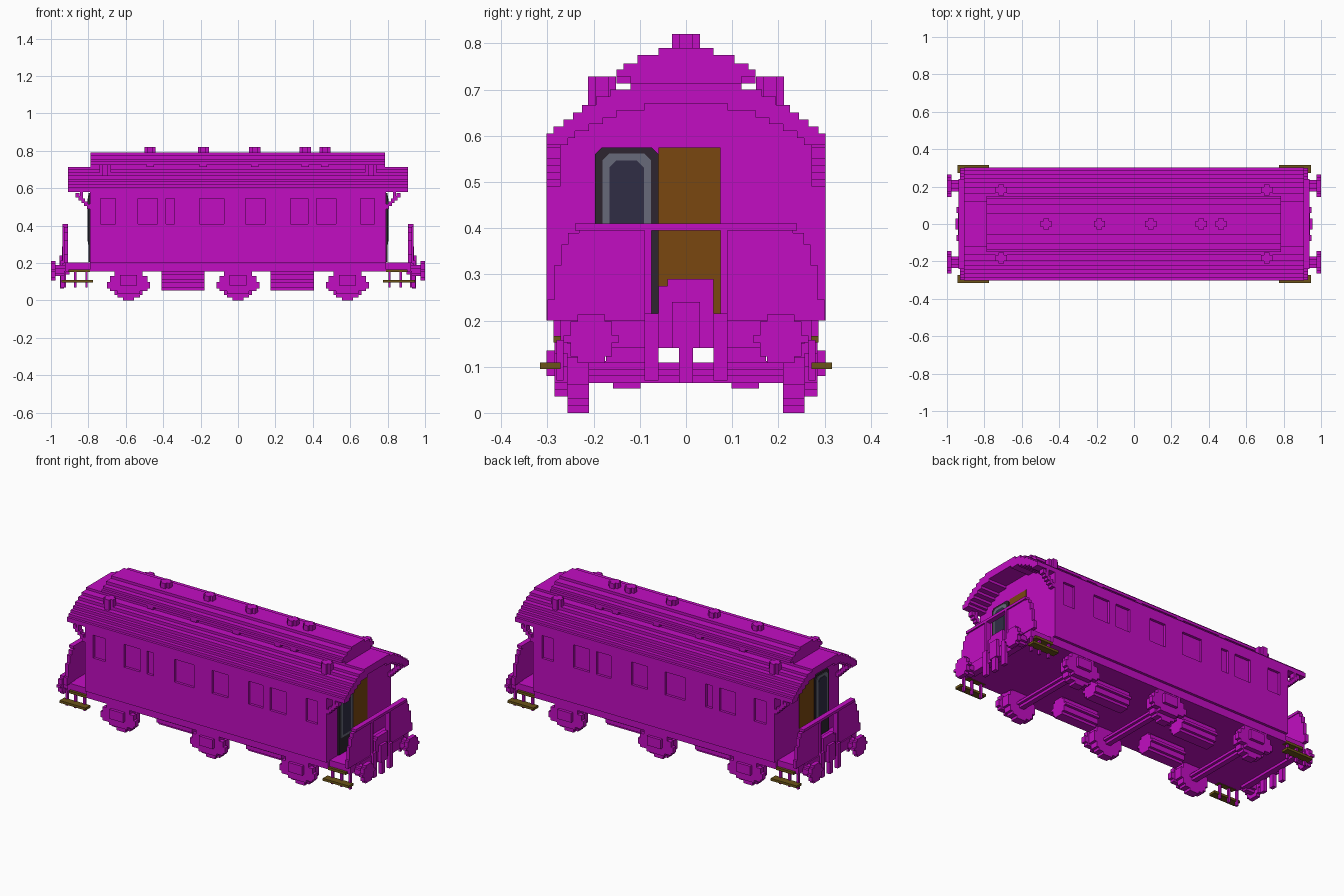
import bpy, bmesh, math

V = 0.015  # stair-step size of the blocky style

if "Cube" in bpy.data.objects:
    bpy.data.objects.remove(bpy.data.objects["Cube"], do_unlink=True)


def material(name, rgb):
    m = bpy.data.materials.new(name)
    m.use_nodes = True
    m.diffuse_color = (*rgb, 1)
    m.node_tree.nodes["Principled BSDF"].inputs["Base Color"].default_value = (*rgb, 1)
    return m


MAGENTA = material("magenta paint", (0.54, 0.004, 0.54))
WOOD = material("brown wood", (0.195, 0.063, 0.005))
STEP = material("olive step wood", (0.147, 0.087, 0.009))
DARK = material("dark door", (0.027, 0.018, 0.03))
GREY = material("grey window trim", (0.136, 0.144, 0.195))
GLASS = material("dark glass", (0.03, 0.026, 0.06))


def prism(name, points, axis, a, b, mat=MAGENTA):
    """Extrude a flat outline along an axis from a to b."""
    place = {"x": lambda u, w, t: (t, u, w),
             "y": lambda u, w, t: (u, t, w),
             "z": lambda u, w, t: (u, w, t)}[axis]
    bm = bmesh.new()
    base = bm.faces.new([bm.verts.new(place(u, w, a)) for u, w in points])
    top = bmesh.ops.extrude_face_region(bm, geom=[base])["geom"]
    shift = place(0, 0, b - a)
    bmesh.ops.translate(bm, vec=shift, verts=[g for g in top if isinstance(g, bmesh.types.BMVert)])
    bmesh.ops.recalc_face_normals(bm, faces=bm.faces)
    mesh = bpy.data.meshes.new(name)
    bm.to_mesh(mesh)
    bm.free()
    mesh.materials.append(mat)
    obj = bpy.data.objects.new(name, mesh)
    bpy.context.collection.objects.link(obj)
    return obj


def box(name, x, y, z, mat=MAGENTA):
    x, y = sorted(x), sorted(y)
    return prism(name, [(x[0], y[0]), (x[1], y[0]), (x[1], y[1]), (x[0], y[1])], "z", *z, mat)


def stairs(bottom, rows):
    """Symmetric stepped outline from (half width, top height) rows."""
    right, low = [], bottom
    for w, h in rows:
        if right and abs(right[-1][0] - w) < 1e-5:
            right.pop()
        else:
            right.append((w, low))
        right.append((w, h))
        low = h
    return right + [(-u, h) for u, h in reversed(right)]


def disc(name, u, w, r, axis, a, b):
    """Stepped cylinder along an axis."""
    n = round(2 * r / V)
    h = 2 * r / n
    rows = []
    for i in range(n):
        d = -r + (i + 0.5) * h
        rows.append((max(V, round(math.sqrt(r * r - d * d) / V) * V), -r + (i + 1) * h))
    return prism(name, [(u + p, w + q) for p, q in stairs(-r, rows)], axis, a, b)


SIDES = (("right", -1), ("left", 1))

# Body with an arched gable, and window recesses cut into both sides
arch = [(0.27, 0.58), (0.255, 0.595), (0.24, 0.61), (0.21, 0.625),
        (0.18, 0.64), (0.15, 0.655), (0.09, 0.67)]
body = prism("body", stairs(0.155, [(0.287, 0.2), (0.302, 0.58)] + arch[1:]), "x", -0.79, 0.79)
windows = [(-0.735, -0.655), (-0.535, -0.43), (-0.385, -0.34), (-0.205, -0.075),
           (0.04, 0.145), (0.28, 0.375), (0.42, 0.525), (0.655, 0.73)]
for x in windows:
    for side, s in SIDES:
        cutter = box("window_cutter", x, (s * 0.287, s * 0.35), (0.41, 0.545))
        cutter.hide_render = True
        mod = body.modifiers.new("window", "BOOLEAN")
        mod.operation, mod.solver, mod.object = "DIFFERENCE", "EXACT", cutter
bpy.context.view_layer.update()
cut = bpy.data.meshes.new_from_object(body.evaluated_get(bpy.context.evaluated_depsgraph_get()))
body.modifiers.clear()
body.data = cut
for o in [o for o in bpy.data.objects if o.name.startswith("window_cutter")]:
    bpy.data.objects.remove(o, do_unlink=True)

# Stepped roof shell overhanging both platforms
outer = stairs(0.58, [(0.302, 0.605), (0.287, 0.62), (0.265, 0.635), (0.245, 0.65),
                      (0.225, 0.667), (0.195, 0.685), (0.165, 0.7), (0.12, 0.713)])
inner = stairs(0.58, [(w, h) for w, h in arch[1:]])
prism("roof", outer + inner[::-1], "x", -0.908, 0.908)

# Raised centre roof, vents, small side lights and lamps
prism("clerestory", stairs(0.7, [(0.12, 0.728), (0.15, 0.743), (0.135, 0.757),
                                 (0.105, 0.775), (0.06, 0.79)]), "x", -0.788, 0.785)
for x in (-0.47, -0.185, 0.09, 0.36, 0.465):
    disc("roof_vent", x, 0, 0.03, "z", 0.785, 0.82)
    for side, s in SIDES:
        box("clerestory_light", (x - 0.02, x + 0.02), (s * 0.1, s * 0.15), (0.713, 0.74))
for x in (-0.71, 0.71):
    for side, s in SIDES:
        disc("roof_lamp", x, s * 0.182, 0.03, "z", 0.655, 0.728)

# Wheelsets with springs and axle boxes
for x in (-0.585, 0, 0.585):
    disc("axle", x, 0.087, 0.0225, "y", -0.21, 0.21)
    for side, s in SIDES:
        disc("wheel_" + side, x, 0.09, 0.09, "y", s * 0.21, s * 0.257)
        spring = stairs(0.035, [(0.06, 0.05), (0.1, 0.065), (0.115, 0.1), (0.1, 0.13), (0.075, 0.157)])
        prism("spring_" + side, [(x + u, w) for u, w in spring], "y", s * 0.257, s * 0.285)
        box("axle_box_" + side, (x - 0.045, x + 0.045), (s * 0.28, s * 0.302), (0.08, 0.135))

# Tanks under the floor
for x in (-0.295, 0.29):
    for side, s in SIDES:
        disc("tank_" + side, s * 0.128, 0.105, 0.0525, "x", x - 0.115, x + 0.115)

# Both ends
for end, e in (("rear", -1), ("fore", 1)):
    def part(name, x, y, z, mat=MAGENTA):
        return box(name + "_" + end, (e * x[0], e * x[1]), y, z, mat)

    # Doorway and the glazed door beside it
    part("doorway", (0.785, 0.794), (-0.06, 0.075), (0.205, 0.575), WOOD)
    for name, inset, low, high, out, mat in (("door", 0, 0.205, 0.575, 0.798, DARK),
                                             ("door_trim", 0.016, 0.3, 0.562, 0.801, GREY),
                                             ("door_glass", 0.031, 0.315, 0.546, 0.804, GLASS)):
        y0, y1 = -0.197 + inset, -0.06 - inset
        c = 0.015
        prism(name + "_" + end, [(y0, low), (y1, low), (y1, high - c), (y1 - c, high),
                                 (y0 + c, high), (y0, high - c)], "x", e * 0.787, e * out, mat)

    # Platform, beam and railing
    part("platform", (0.785, 0.925), (-0.272, 0.272), (0.155, 0.203))
    part("buffer_beam", (0.9, 0.937), (-0.21, 0.21), (0.14, 0.2))
    part("top_rail", (0.908, 0.938), (-0.24, 0.24), (0.395, 0.41))
    part("gangway_plate", (0.915, 0.94), (-0.06, 0.06), (0.2, 0.275))
    part("gangway_plate_top", (0.915, 0.94), (-0.04, 0.06), (0.275, 0.29))

    # Coupling
    part("coupling_hook", (0.935, 0.955), (-0.03, 0.03), (0.14, 0.24))
    part("coupling_chain", (0.93, 0.952), (-0.015, 0.015), (0.065, 0.15))

    for side, s in SIDES:
        part("rail_panel_" + side, (0.912, 0.93), (s * 0.075, s * 0.232), (0.2, 0.397))
        part("rail_post_" + side, (0.908, 0.938), (s * 0.075, s * 0.09), (0.2, 0.397))
        wing = [(0.225, 0.2), (0.3, 0.2), (0.3, 0.245), (0.285, 0.245), (0.285, 0.32),
                (0.27, 0.32), (0.27, 0.365), (0.255, 0.365), (0.255, 0.39), (0.225, 0.39)]
        prism("rail_wing_" + side, [(s * u, w) for u, w in wing], "x", e * 0.908, e * 0.93)
        part("hose_" + side, (0.93, 0.95), (s * 0.06, s * 0.09), (0.07, 0.215))

        # Buffers
        disc("buffer_shaft_" + side, s * 0.205, 0.16, 0.03, "x", e * 0.92, e * 0.98)
        disc("buffer_head_" + side, s * 0.205, 0.16, 0.0525, "x", e * 0.975, e * 1.0)

        # Boarding steps on hangers
        part("upper_step_" + side, (0.79, 0.905), (s * 0.257, s * 0.287), (0.152, 0.167), STEP)
        part("lower_step_" + side, (0.775, 0.945), (s * 0.272, s * 0.316), (0.095, 0.109), STEP)
        for x in (0.81, 0.87, 0.925):
            part("step_hanger_" + side, (x - 0.006, x + 0.006), (s * 0.265, s * 0.28), (0.07, 0.158))

        # Stepped roof brackets
        for i in range(5):
            x = 0.788 + i * V
            part("roof_bracket_" + side, (x, x + 0.02), (s * 0.272, s * 0.302),
                 (0.49 + i * V, 0.515 + i * V))
        part("bracket_drop_" + side, (0.83, 0.845), (s * 0.272, s * 0.302), (0.535, 0.585))
